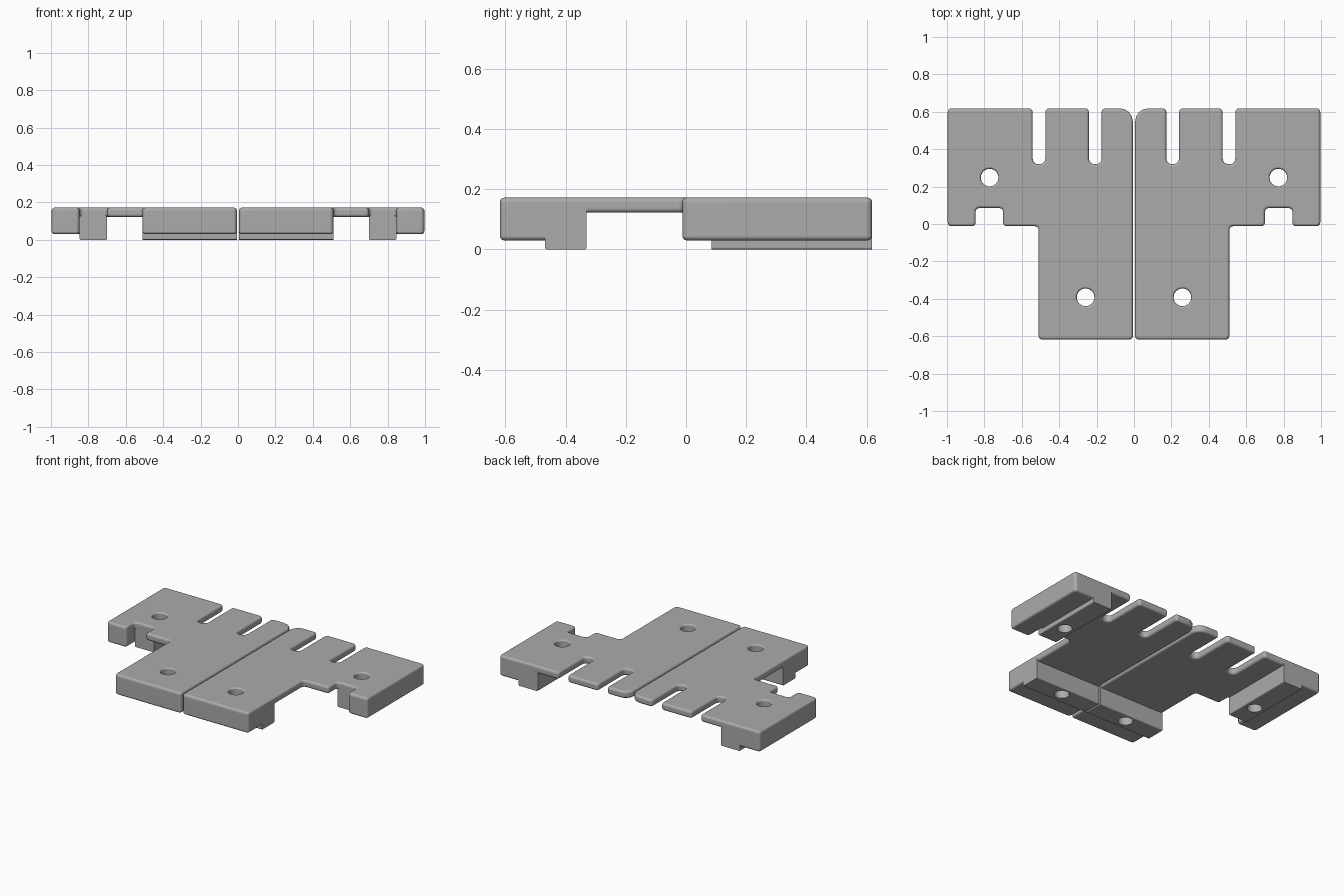
import bpy, bmesh, math
from mathutils import Vector

cube = bpy.data.objects.get("Cube")
if cube:
    bpy.data.objects.remove(cube, do_unlink=True)

grey = bpy.data.materials.new("plain grey")
grey.use_nodes = True
tone = (0.41, 0.41, 0.41, 1)
grey.diffuse_color = tone
grey.node_tree.nodes["Principled BSDF"].inputs["Base Color"].default_value = tone

# Main dimensions of one half
TOP, PLATE, BLOCK = 0.172, 0.122, 0.03
IN, MID, OUT = 0.006, 0.51, 0.996
FRONT, STEP, BACK = -0.618, -0.012, 0.618
NOTCH_IN, NOTCH_OUT, NOTCH_Y = 0.70, 0.847, 0.085
FILLET, R = 0.015, 0.02


def outline(corners, steps=4):
    """Polygon points with each (x, y, radius) corner rounded by an arc."""
    pts = []
    for i, (x, y, r) in enumerate(corners):
        p = Vector((x, y))
        if r == 0:
            pts.append(p)
            continue
        a = (Vector(corners[i - 1][:2]) - p).normalized()
        b = (Vector(corners[(i + 1) % len(corners)][:2]) - p).normalized()
        for k in range(steps + 1):
            t = k / steps * math.pi / 2
            pts.append(p + r * (a * (1 - math.sin(t)) + b * (1 - math.cos(t))))
    return pts


def finish(bm, name):
    bmesh.ops.recalc_face_normals(bm, faces=bm.faces)
    mesh = bpy.data.meshes.new(name)
    bm.to_mesh(mesh)
    bm.free()
    mesh.materials.append(grey)
    ob = bpy.data.objects.new(name, mesh)
    bpy.context.collection.objects.link(ob)
    return ob


def prism(name, corners, z0, z1, heights, width=FILLET, along=None):
    """Upright prism; rim edges at the given heights are filleted."""
    bm = bmesh.new()
    base = bm.faces.new([bm.verts.new((p.x, p.y, z0)) for p in outline(corners)])
    up = bmesh.ops.extrude_face_region(bm, geom=[base])["geom"]
    for v in up:
        if isinstance(v, bmesh.types.BMVert):
            v.co.z = z1
    rim = []
    for e in bm.edges:
        a, b = (v.co for v in e.verts)
        flat = any(abs(a.z - h) + abs(b.z - h) < 1e-5 for h in heights)
        if flat and (along is None or abs((b - a).normalized()[along]) > 0.9):
            rim.append(e)
    bmesh.ops.recalc_face_normals(bm, faces=bm.faces)
    bmesh.ops.bevel(bm, geom=rim, offset=width, segments=4, profile=0.5,
                    affect='EDGES', clamp_overlap=False)
    return finish(bm, name)


def box(x0, x1, y0, y1):
    return [(x0, y0, 0), (x1, y0, 0), (x1, y1, 0), (x0, y1, 0)]


def hole_cutter(x, y, r=0.047, lip=0.012, sides=32):
    """Round drill with a flared, filleted mouth at the top face."""
    profile = [(r, -0.1)]
    for k in range(5):
        t = k / 4 * math.pi / 2
        profile.append((r + lip * (1 - math.cos(t)), TOP - lip + lip * math.sin(t)))
    profile.append((r + lip, TOP + 0.05))
    bm = bmesh.new()
    rings = [[bm.verts.new((x + q * math.cos(2 * math.pi * i / sides),
                            y + q * math.sin(2 * math.pi * i / sides), z))
              for i in range(sides)] for q, z in profile]
    for lo, hi in zip(rings, rings[1:]):
        for i in range(sides):
            j = (i + 1) % sides
            bm.faces.new((lo[i], lo[j], hi[j], hi[i]))
    bm.faces.new(rings[0])
    bm.faces.new(rings[-1])
    ob = finish(bm, "hole_cutter")
    ob.hide_render = True
    return ob


# Top plate with a front notch and two cable slots in the back edge
corners = [(IN, FRONT, R), (MID, FRONT, R), (MID, STEP, R),
           (NOTCH_IN, STEP, R), (NOTCH_IN, NOTCH_Y, R),
           (NOTCH_OUT, NOTCH_Y, R), (NOTCH_OUT, STEP, R),
           (OUT, STEP, R), (OUT, BACK, R)]
for slot in (0.508, 0.207):
    hi, lo = slot + 0.034, slot - 0.034
    corners += [(hi, BACK, R), (hi, 0.32, 0.03), (lo, 0.32, 0.03), (lo, BACK, R)]
corners.append((IN, BACK, 0.07))
bracket = prism("mounting_brackets", corners, PLATE, TOP, (PLATE, TOP))

# Thick blocks under the outer side and the front, and the feet beside them
inset = NOTCH_OUT - 0.05
outer_block = prism("outer_block", [
    (NOTCH_OUT, STEP, R), (OUT, STEP, R), (OUT, BACK, R), (inset, BACK, 0),
    (inset, NOTCH_Y + 0.03, 0), (NOTCH_OUT, NOTCH_Y + 0.03, 0)],
    BLOCK, 0.15, (BLOCK,))
front_block = prism("front_block", [
    (IN, FRONT, R), (MID, FRONT, R), (MID, -0.43, 0), (IN, -0.43, 0)],
    BLOCK, 0.15, (BLOCK,))
outer_foot = prism("outer_foot", box(NOTCH_IN, NOTCH_OUT, NOTCH_Y, BACK),
                   0, 0.145, (0,), 0.007, along=1)
front_foot = prism("front_foot", box(IN, MID, -0.468, -0.33),
                   0, 0.145, (0,), 0.007, along=0)
drills = [hole_cutter(0.772, 0.248), hole_cutter(0.259, -0.392)]

# Join the parts, drill the screw holes and mirror to the other side
bpy.ops.object.select_all(action='DESELECT')
bracket.select_set(True)
bpy.context.view_layer.objects.active = bracket
parts = [outer_block, front_block, outer_foot, front_foot]
for part in parts + drills:
    mod = bracket.modifiers.new("join", 'BOOLEAN')
    mod.operation = 'DIFFERENCE' if part in drills else 'UNION'
    mod.solver = 'EXACT'
    mod.object = part
    bpy.ops.object.modifier_apply(modifier=mod.name)
    bpy.data.objects.remove(part, do_unlink=True)
mirror = bracket.modifiers.new("mirror", 'MIRROR')
mirror.use_mirror_merge = False
bpy.ops.object.modifier_apply(modifier=mirror.name)

# Smooth fillets, flat large faces
bpy.ops.object.shade_smooth_by_angle(angle=math.radians(35))
weighted = bracket.modifiers.new("weighted_normals", 'WEIGHTED_NORMAL')
weighted.keep_sharp = True
